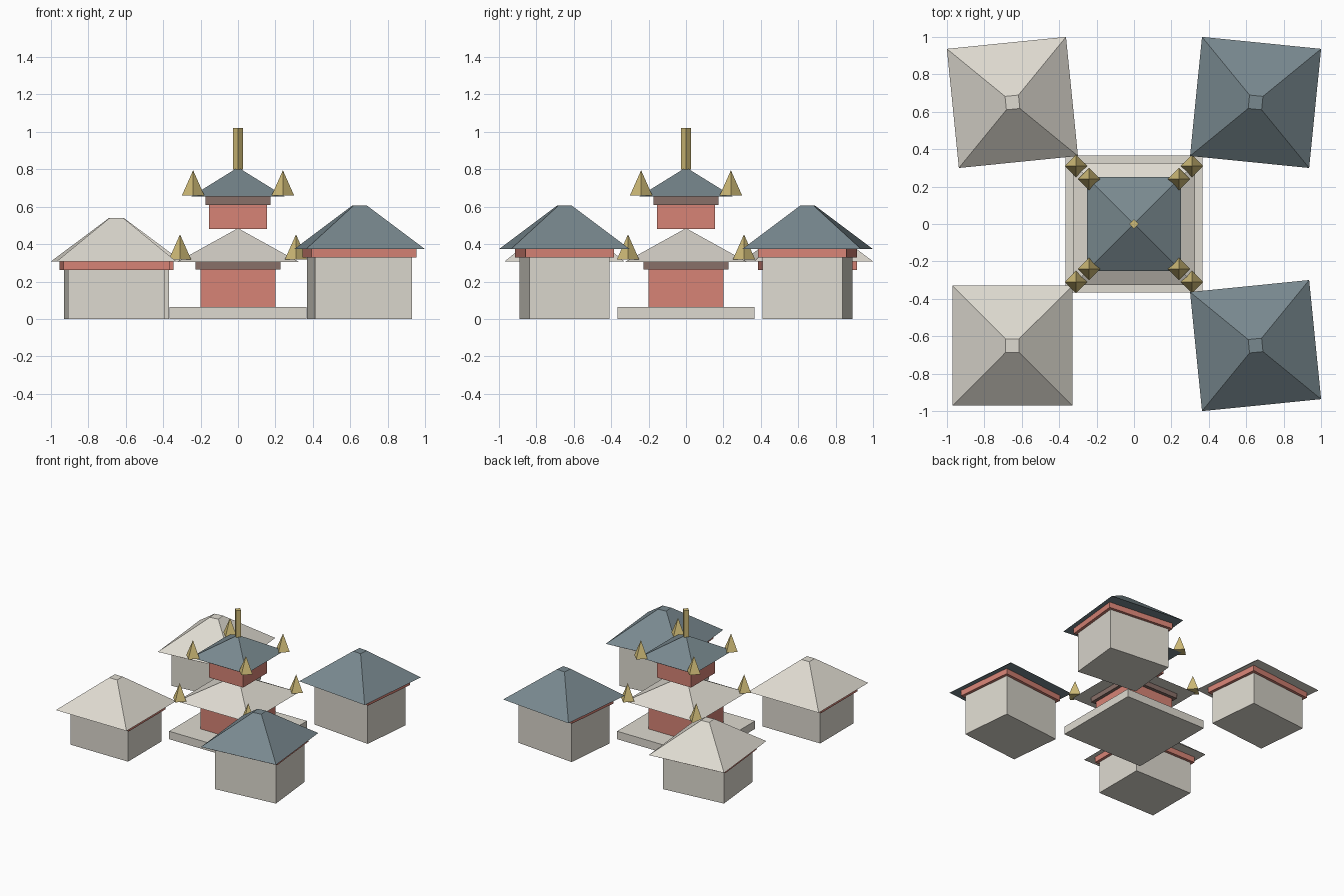
import bpy
import bmesh
from mathutils import Matrix

default = bpy.data.objects.get("Cube")
if default:
    bpy.data.objects.remove(default, do_unlink=True)


def material(name, rgb):
    m = bpy.data.materials.new(name)
    m.use_nodes = True
    m.diffuse_color = (*rgb, 1)
    bsdf = m.node_tree.nodes["Principled BSDF"]
    bsdf.inputs["Base Color"].default_value = (*rgb, 1)
    bsdf.inputs["Roughness"].default_value = 0.8
    return m


STONE = material("pale stone", (0.73, 0.70, 0.63))
RED = material("red plaster", (0.68, 0.23, 0.18))
SLATE = material("blue slate", (0.19, 0.25, 0.275))
BROWN = material("brown timber", (0.25, 0.16, 0.14))
GOLD = material("gold", (0.64, 0.51, 0.19))


def tapered(name, mat, base, top, z0, z1, at=(0, 0), turn=0, diamond=False):
    """Four-sided solid from half-size base at z0 to top at z1 (top None = point)."""
    signs = [(-1, -1), (1, -1), (1, 1), (-1, 1)]
    if diamond:
        signs = [(0, -1), (1, 0), (0, 1), (-1, 0)]
    bm = bmesh.new()
    low = [bm.verts.new((sx * base[0], sy * base[1], z0)) for sx, sy in signs]
    bm.faces.new(low[::-1])
    if top is None:
        high = [bm.verts.new((0, 0, z1))]
    else:
        high = [bm.verts.new((sx * top[0], sy * top[1], z1)) for sx, sy in signs]
        bm.faces.new(high)
    for i in range(4):
        j = (i + 1) % 4
        upper = high if top is None else [high[j], high[i]]
        bm.faces.new([low[i], low[j], *upper])
    mesh = bpy.data.meshes.new(name)
    bm.to_mesh(mesh)
    bm.free()
    mesh.materials.append(mat)
    ob = bpy.data.objects.new(name, mesh)
    ob.matrix_world = Matrix.Translation((*at, 0)) @ Matrix.Rotation(turn, 4, "Z")
    bpy.context.collection.objects.link(ob)
    return ob


def block(name, mat, hx, hy, z0, z1, **kw):
    return tapered(name, mat, (hx, hy), (hx, hy), z0, z1, **kw)


# Four corner houses, taller with slate roofs on the left side
def house(name, x, y, turn, eave, roof_mat):
    place = dict(at=(x, y), turn=turn)
    beam = eave - 0.045
    block(name + "_walls", STONE, 0.26, 0.215, 0, beam, **place)
    block(name + "_eave_beam", RED, 0.283, 0.237, beam, eave, **place)
    tapered(name + "_roof", roof_mat, (0.32, 0.32), (0.036, 0.036),
            eave, eave + 0.233, **place)


house("front_left_house", 0.65, -0.65, 0.1, 0.373, SLATE)
house("back_left_house", 0.65, 0.65, -0.1, 0.373, SLATE)
house("front_right_house", -0.65, -0.65, 0, 0.307, STONE)
house("back_right_house", -0.65, 0.65, 0.1, 0.307, STONE)

# Central tower on its platform
block("platform", STONE, 0.367, 0.367, 0, 0.065)


def storey(name, z, body, beam, roof, heights, roof_mat, finial_at, finial_z):
    z1, z2, z3 = heights
    block(name + "_body", RED, body, body, z, z1)
    block(name + "_eave_beam", BROWN, beam, beam, z1, z2)
    tapered(name + "_roof", roof_mat, (roof, roof), None, z2, z3)
    # Gold points on the roof corners
    for sx, side in ((1, "left"), (-1, "right")):
        for sy, end in ((-1, "front"), (1, "back")):
            tapered(f"{name}_{end}_{side}_finial", GOLD, (0.06, 0.06), None,
                    finial_z, finial_z + 0.135,
                    at=(sx * finial_at, sy * finial_at), diamond=True)


storey("lower", 0.065, 0.2, 0.226, 0.325, (0.265, 0.305, 0.485), STONE, 0.31, 0.317)
storey("upper", 0.48, 0.154, 0.173, 0.25, (0.61, 0.655, 0.81), SLATE, 0.24, 0.66)

# Spire
tapered("spire", GOLD, (0.026, 0.026), (0.026, 0.026), 0.8, 1.02, diamond=True)
